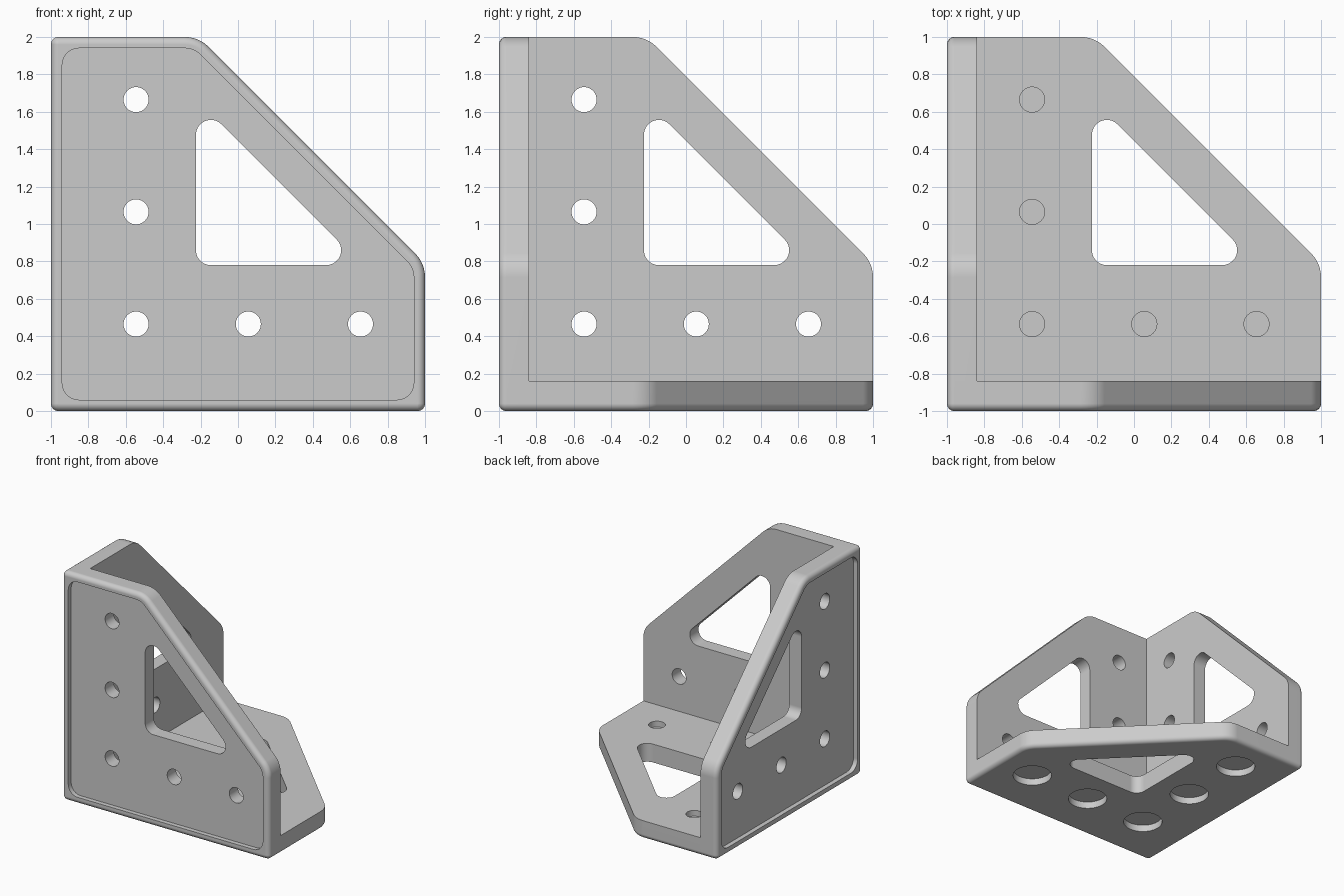
import bpy
import bmesh
import math
from mathutils import Vector

THICK, FILLET, LIP, RECESS = 0.16, 0.04, 0.06, 0.04
OUTLINE = [(-1, 0), (1, 0), (1, 0.79), (-0.21, 2), (-1, 2)]
WINDOW = [(-0.225, 0.78), (0.665, 0.78), (-0.225, 1.67)]
HOLES = [(-0.545, 1.665), (-0.545, 1.065), (-0.545, 0.465), (0.055, 0.465), (0.655, 0.465)]

# Plate coordinates: u along, v up, w inward from the outer face
PLACE = {
    "front": lambda u, v, w: (u, w - 1, v),
    "side": lambda u, v, w: (w - 1, u, v),
    "base": lambda u, v, w: (u, v - 1, w),
}

cube = bpy.data.objects.get("Cube")
if cube:
    bpy.data.objects.remove(cube, do_unlink=True)

grey = bpy.data.materials.new("light_grey")
grey.use_nodes = True
grey.diffuse_color = (0.6, 0.6, 0.6, 1)
grey.node_tree.nodes["Principled BSDF"].inputs["Base Color"].default_value = (0.6, 0.6, 0.6, 1)


def rounded(points, radii, inset=0.0, steps=6):
    """Counterclockwise convex outline with rounded corners, moved inward by inset."""
    result = []
    for i, radius in enumerate(radii):
        p = Vector(points[i])
        d1 = (p - Vector(points[i - 1])).normalized()
        d2 = (Vector(points[(i + 1) % len(points)]) - p).normalized()
        n1, n2 = Vector((-d1.y, d1.x)), Vector((-d2.y, d2.x))
        centre = p + (n1 + n2) * radius / (1 + n1.dot(n2))
        start = math.atan2(-n1.y, -n1.x)
        turn = math.acos(max(-1, min(1, n1.dot(n2))))
        for k in range(steps + 1):
            a = start + turn * k / steps
            result.append(centre + Vector((math.cos(a), math.sin(a))) * (radius - inset))
    return result


def circle(centre, radius, sides=40):
    return [Vector(centre) + radius * Vector((math.cos(a), math.sin(a)))
            for a in (2 * math.pi * k / sides for k in range(sides))]


def loft(bm, place, layers):
    """Closed solid through a list of (outline, w) layers."""
    rings = [[bm.verts.new(place(p.x, p.y, w)) for p in outline] for outline, w in layers]
    count = len(rings[0])
    for low, high in zip(rings, rings[1:]):
        for i in range(count):
            j = (i + 1) % count
            bm.faces.new((low[i], low[j], high[j], high[i]))
    bm.faces.new(rings[0][::-1])
    bm.faces.new(rings[-1])


def finish(bm, name):
    bmesh.ops.remove_doubles(bm, verts=bm.verts, dist=1e-5)
    bmesh.ops.recalc_face_normals(bm, faces=bm.faces)
    mesh = bpy.data.meshes.new(name)
    bm.to_mesh(mesh)
    bm.free()
    mesh.materials.append(grey)
    obj = bpy.data.objects.new(name, mesh)
    bpy.context.scene.collection.objects.link(obj)
    return obj


def make_plate(kind, trims):
    # Outer rim is filleted, inner rim stays sharp
    radii = [FILLET, FILLET, 0.18, 0.18, FILLET]
    layers = []
    for k in range(7):
        a = math.pi / 2 * k / 6
        layers.append((rounded(OUTLINE, radii, FILLET * (1 - math.sin(a))),
                       FILLET * (1 - math.cos(a))))
    layers.append((rounded(OUTLINE, radii), THICK))
    bm = bmesh.new()
    loft(bm, PLACE[kind], layers)
    bmesh.ops.remove_doubles(bm, verts=bm.verts, dist=1e-5)
    # Trim where the plate butts against its neighbours
    for axis in trims:
        normal = Vector((0, 0, 0))
        normal[axis] = 1
        bmesh.ops.bisect_plane(bm, geom=bm.verts[:] + bm.edges[:] + bm.faces[:],
                               plane_co=normal * (THICK - 1), plane_no=normal, clear_inner=True)
        bmesh.ops.holes_fill(bm, edges=[e for e in bm.edges if e.is_boundary], sides=0)
    return finish(bm, kind + "_plate")


def make_bores(kind):
    # Window and screw holes; the base has blind holes and wide pockets underneath
    bm = bmesh.new()
    bars = [(rounded(WINDOW, [0.08] * 3, steps=10), -0.1, 0.3)]
    for h in HOLES:
        if kind == "base":
            bars += [(circle(h, 0.067), THICK - 0.05, 0.3), (circle(h, 0.16), -0.1, 0.06)]
        else:
            bars.append((circle(h, 0.067), -0.1, 0.3))
    for outline, w0, w1 in bars:
        loft(bm, PLACE[kind], [(outline, w0), (outline, w1)])
    return finish(bm, kind + "_bore_cutter")


def make_recess(kind):
    # Shallow panel inside a raised lip
    bm = bmesh.new()
    outline = rounded(OUTLINE, [0.15, 0.15, 0.18, 0.18, 0.15], LIP)
    loft(bm, PLACE[kind], [(outline, -0.1), (outline, RECESS)])
    return finish(bm, kind + "_recess_cutter")


plates = {"front": make_plate("front", []),
          "side": make_plate("side", [1]),
          "base": make_plate("base", [0, 1])}
bores = {kind: make_bores(kind) for kind in plates}
front_recess, side_recess = make_recess("front"), make_recess("side")
cuts = {"front": [front_recess, side_recess, bores["front"]],
        "side": [side_recess, bores["side"]],
        "base": [bores["base"]]}

for kind, plate in plates.items():
    bpy.ops.object.select_all(action="DESELECT")
    plate.select_set(True)
    bpy.context.view_layer.objects.active = plate
    for cutter in cuts[kind]:
        cutter.hide_render = True
        mod = plate.modifiers.new("cut", "BOOLEAN")
        mod.operation = "DIFFERENCE"
        mod.solver = "EXACT"
        mod.object = cutter
        bpy.ops.object.modifier_apply(modifier=mod.name)
    bpy.ops.object.shade_smooth_by_angle(angle=math.radians(30))
    weighted = plate.modifiers.new("even_normals", "WEIGHTED_NORMAL")
    weighted.keep_sharp = True

for cutter in [front_recess, side_recess, *bores.values()]:
    bpy.data.objects.remove(cutter, do_unlink=True)
